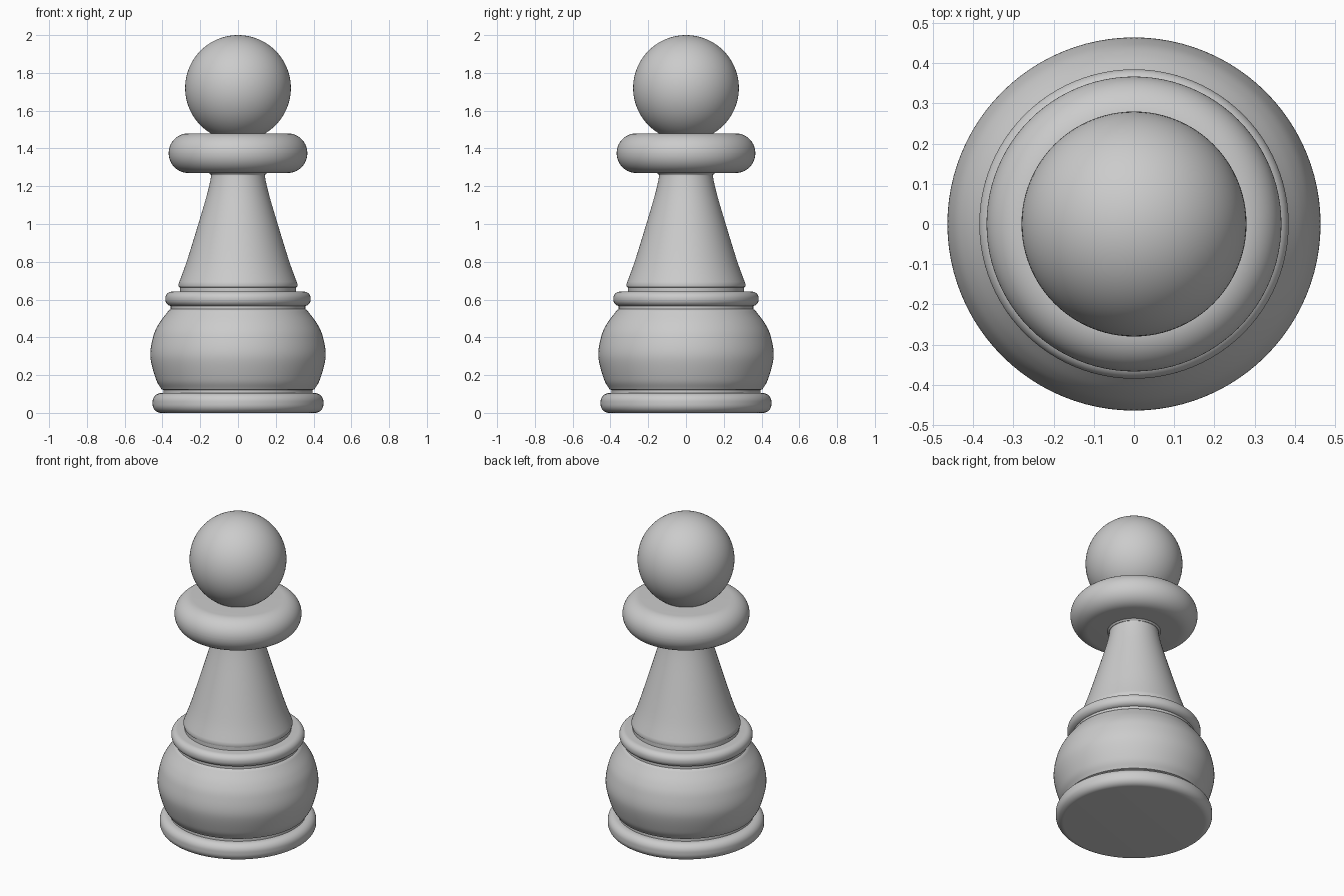
import bpy, math
from mathutils import Vector

SEGMENTS = 96

cube = bpy.data.objects.get("Cube")
if cube:
    bpy.data.objects.remove(cube, do_unlink=True)

grey = bpy.data.materials.new("plain grey")
grey.use_nodes = True
colour = (0.6, 0.6, 0.6, 1)
grey.diffuse_color = colour
grey.node_tree.nodes["Principled BSDF"].inputs["Base Color"].default_value = colour


def finish(obj, name):
    obj.name = name
    obj.data.materials.append(grey)
    bpy.ops.object.select_all(action='DESELECT')
    obj.select_set(True)
    bpy.context.view_layer.objects.active = obj
    bpy.ops.object.shade_smooth_by_angle(angle=math.radians(35))


def lathe(name, profile):
    """Revolve (radius, height) points, listed bottom to top, and cap both ends."""
    n, rows = SEGMENTS, len(profile)
    turn = [2 * math.pi * i / n for i in range(n)]
    verts = [(r * math.cos(a), r * math.sin(a), z) for r, z in profile for a in turn]
    faces = [(k * n + i, k * n + (i + 1) % n, (k + 1) * n + (i + 1) % n, (k + 1) * n + i)
             for k in range(rows - 1) for i in range(n)]
    faces.append(tuple(reversed(range(n))))
    faces.append(tuple(range((rows - 1) * n, rows * n)))
    mesh = bpy.data.meshes.new(name)
    mesh.from_pydata(verts, [], faces)
    obj = bpy.data.objects.new(name, mesh)
    bpy.context.collection.objects.link(obj)
    finish(obj, name)


def rounded_disc(radius, low, high, corner, steps=10):
    """Profile of a disc whose rim corners are rounded."""
    points = []
    for z, start in ((low + corner, -90), (high - corner, 0)):
        for i in range(steps + 1):
            a = math.radians(start + 90 * i / steps)
            p = (radius - corner + corner * math.cos(a), z + corner * math.sin(a))
            if not points or math.dist(p, points[-1]) > 1e-5:
                points.append(p)
    return points


def smooth_curve(points, steps=8):
    """Flowing curve through the given profile points."""
    p = [Vector(q) for q in points]
    p = [2 * p[0] - p[1]] + p + [2 * p[-1] - p[-2]]
    out = []
    for a, b, c, d in zip(p, p[1:], p[2:], p[3:]):
        for i in range(steps):
            t = i / steps
            out.append(0.5 * (2 * b + (c - a) * t + (2 * a - 5 * b + 4 * c - d) * t ** 2
                              + (3 * b - a - 3 * c + d) * t ** 3))
    return [tuple(q) for q in out] + [tuple(points[-1])]


# Foot and the recessed band above it
lathe("base_disc", rounded_disc(0.452, 0, 0.105, 0.045))
lathe("base_groove", [(0.395, 0.09), (0.395, 0.14)])

# Bulging lower body
lathe("belly", [(0.39, 0.12)] + smooth_curve(
    [(0.405, 0.125), (0.435, 0.18), (0.464, 0.297), (0.45, 0.4),
     (0.42, 0.47), (0.365, 0.545)]) + [(0.355, 0.55)])

# Ring between belly and stem
lathe("ring_groove", [(0.357, 0.54), (0.357, 0.58)])
lathe("middle_ring", rounded_disc(0.385, 0.565, 0.642, 0.036))
lathe("stem_groove", [(0.308, 0.63), (0.308, 0.675)])

# Tapering stem, flaring a little under the collar
lathe("stem", [(0.305, 0.663), (0.313, 0.666)] + smooth_curve(
    [(0.316, 0.68), (0.272, 0.8), (0.21, 1.0), (0.163, 1.16), (0.143, 1.25),
     (0.146, 1.262), (0.156, 1.272)]) + [(0.156, 1.29)])

# Collar
lathe("collar", rounded_disc(0.367, 1.27, 1.48, 0.104, 16))

# Round head
bpy.ops.mesh.primitive_uv_sphere_add(segments=SEGMENTS, ring_count=48, radius=0.28,
                                     location=(0, 0, 1.72))
finish(bpy.context.object, "head")
